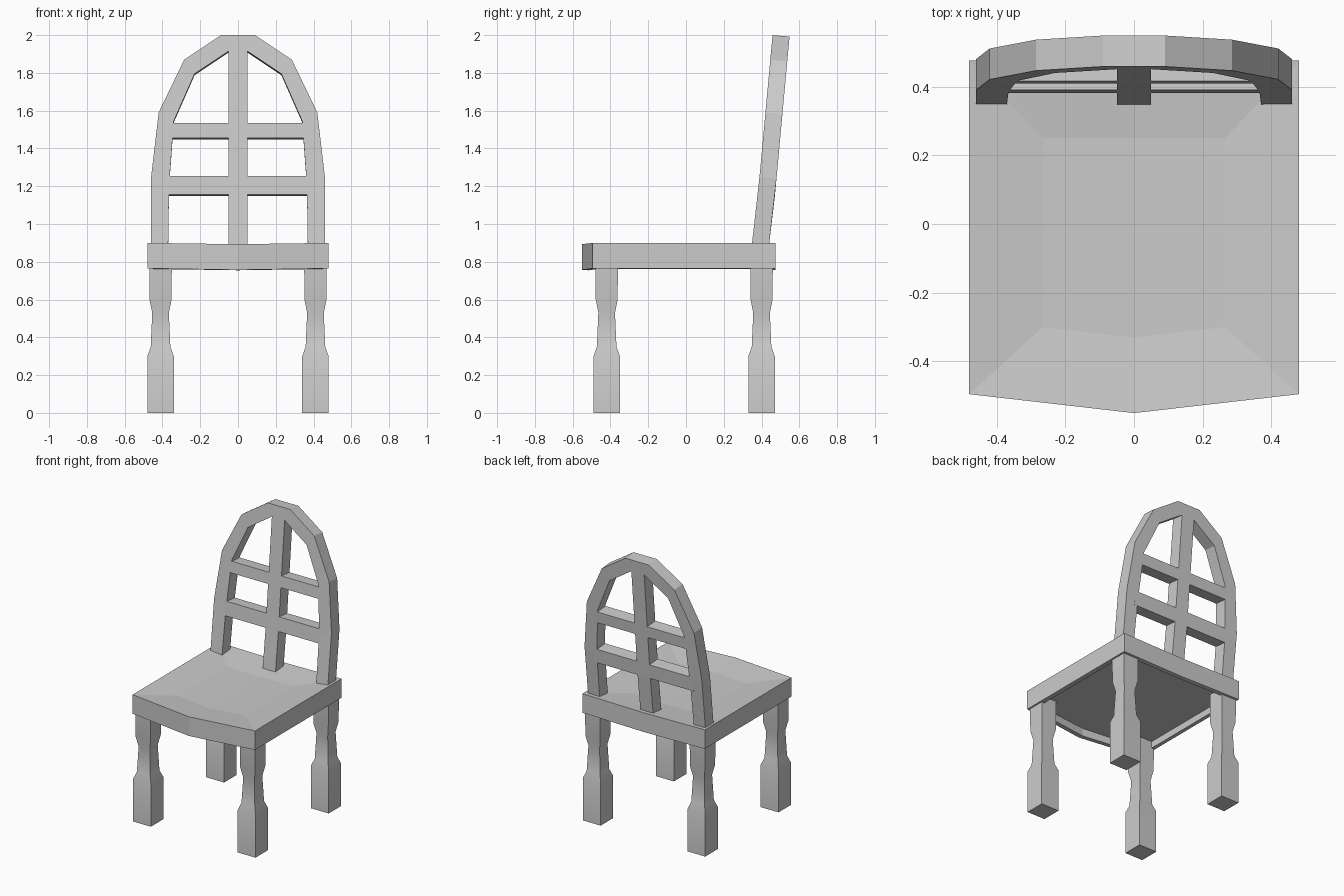
import bpy, bmesh, math

if "Cube" in bpy.data.objects:
    bpy.data.objects.remove(bpy.data.objects["Cube"])


def loft(name, rings, smooth=False):
    """Skin a solid through a list of equal-length point rings."""
    bm = bmesh.new()
    loops = [[bm.verts.new(p) for p in ring] for ring in rings]
    for a, b in zip(loops, loops[1:]):
        for i in range(len(a)):
            j = (i + 1) % len(a)
            bm.faces.new((a[i], a[j], b[j], b[i]))
    for cap in (loops[0], loops[-1]):
        if len(cap) == 6:  # seat outline: split along the centre line
            bm.faces.new((cap[0], cap[1], cap[4], cap[5]))
            bm.faces.new((cap[1], cap[2], cap[3], cap[4]))
        else:
            bm.faces.new(cap)
    bmesh.ops.recalc_face_normals(bm, faces=bm.faces)
    mesh = bpy.data.meshes.new(name)
    bm.to_mesh(mesh)
    bm.free()
    ob = bpy.data.objects.new(name, mesh)
    bpy.context.collection.objects.link(ob)
    if smooth:
        bpy.ops.object.select_all(action='DESELECT')
        ob.select_set(True)
        bpy.context.view_layer.objects.active = ob
        bpy.ops.object.shade_smooth_by_angle(angle=math.radians(25))
    return ob


# Seat: bowed front, dished top, recessed underside
def seat_ring(x, back, front, bow, z, zc):
    return [(-x, front, z), (0, front - bow, zc), (x, front, z),
            (x, back, z), (0, back, zc), (-x, back, z)]


loft("seat", [
    seat_ring(0.45, 0.445, -0.465, 0.05, 0.81, 0.81),
    seat_ring(0.45, 0.445, -0.465, 0.05, 0.762, 0.755),
    seat_ring(0.48, 0.475, -0.495, 0.055, 0.765, 0.757),
    seat_ring(0.48, 0.475, -0.495, 0.055, 0.90, 0.893),
    seat_ring(0.265, 0.25, -0.30, 0.03, 0.875, 0.87),
])

# Legs: square section, waisted above a heavy foot
LEG = [(0, 0.07), (0.30, 0.07), (0.35, 0.052), (0.53, 0.044), (0.60, 0.058), (0.82, 0.06)]
for depth, y in (("front", -0.42), ("back", 0.40)):
    for side, x in (("left", -0.41), ("right", 0.41)):
        loft(f"{depth}_leg_{side}",
             [[(x + sx * r, y + sy * r, z) for sx, sy in ((-1, -1), (1, -1), (1, 1), (-1, 1))]
              for z, r in LEG], smooth=True)


# Backrest parts are drawn in the front plane and leaned backwards
def lean(x, z, back=False):
    y = 0.38 + (z - 1.15) * (0.12 if z < 1.15 else 0.092)
    return (x, y + 0.09, z - 0.008) if back else (x, y, z)


def bar(name, pairs):
    """Bar through (point, opposite point) pairs in the front plane."""
    return loft(name, [[lean(*a), lean(*b), lean(*b, True), lean(*a, True)] for a, b in pairs])


# Arched frame
half = [((-0.46, 0.86), (-0.37, 0.86)), ((-0.46, 1.25), (-0.365, 1.20)),
        ((-0.42, 1.59), (-0.34, 1.545)), ((-0.285, 1.87), (-0.23, 1.795)),
        ((-0.09, 2.0), (-0.05, 1.915))]
mirrored = [((-a[0], a[1]), (-b[0], b[1])) for a, b in reversed(half)]
bar("back_arch", half + mirrored)

# Centre post and two cross rails
bar("back_post", [((-0.05, z), (0.05, z)) for z in (0.86, 1.15, 1.95)])
for name, z0, z1, x in (("lower_rail", 1.155, 1.255, 0.39), ("upper_rail", 1.455, 1.535, 0.365)):
    bar(name, [((-x, z0), (-x, z1)), ((x, z0), (x, z1))])
